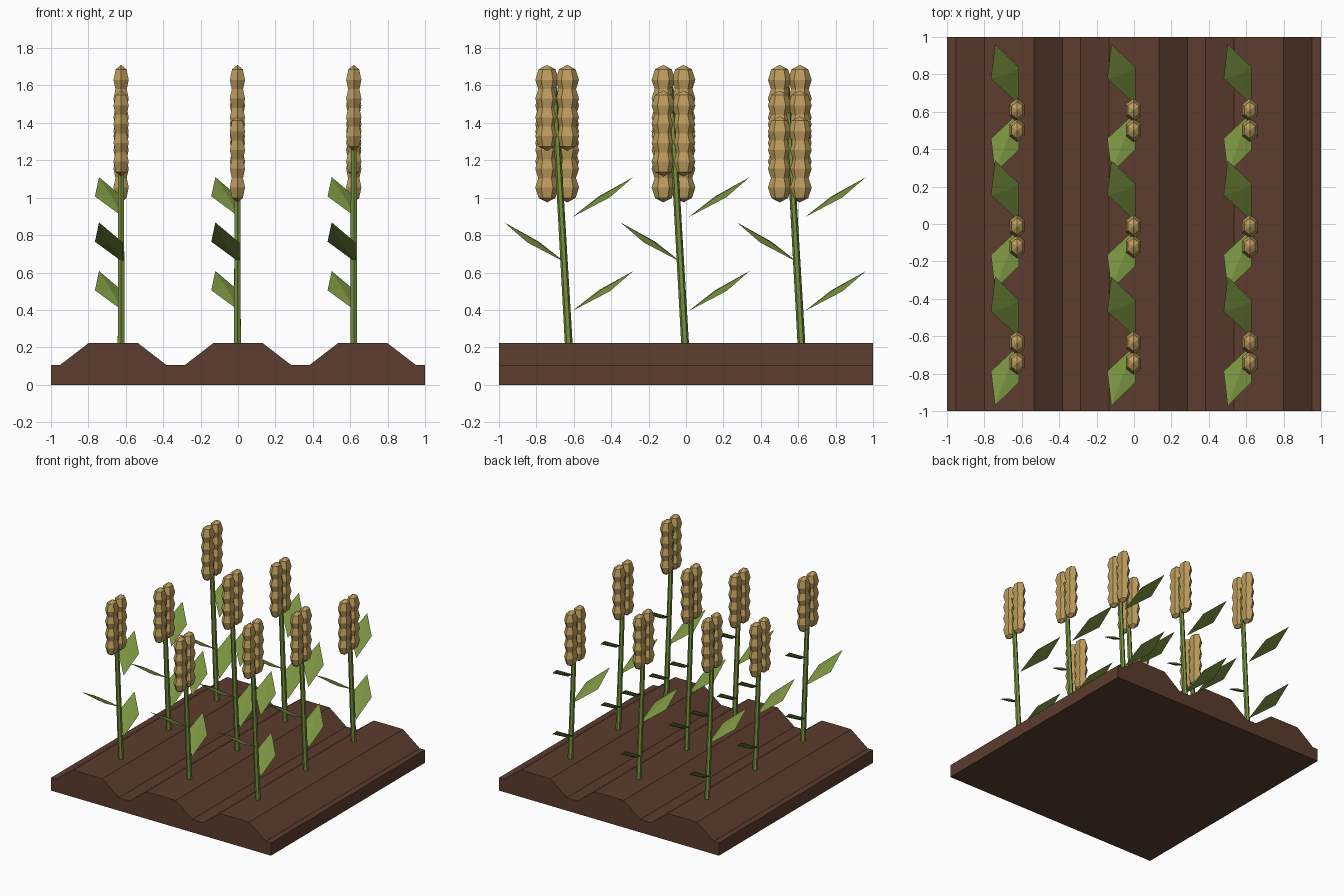
import bpy, bmesh, math
from mathutils import Vector, Matrix

if "Cube" in bpy.data.objects:
    bpy.data.objects.remove(bpy.data.objects["Cube"])


def material(name, rgb):
    m = bpy.data.materials.new(name)
    lin = [((c / 255 + 0.055) / 1.055) ** 2.4 for c in rgb]
    m.diffuse_color = (*lin, 1)
    m.use_nodes = True
    m.node_tree.nodes["Principled BSDF"].inputs["Base Color"].default_value = m.diffuse_color
    return m


SOIL = material("soil_brown", (92, 60, 46))
GREEN = material("plant_green", (121, 146, 64))
GRAIN = material("grain_tan", (190, 157, 93))


def finish(bm, name, mat):
    bmesh.ops.recalc_face_normals(bm, faces=bm.faces[:])
    me = bpy.data.meshes.new(name)
    bm.to_mesh(me)
    bm.free()
    me.materials.append(mat)
    ob = bpy.data.objects.new(name, me)
    bpy.context.collection.objects.link(ob)
    return ob


# Ploughed soil: three ridges extruded along y
def soil():
    profile = [(-1, 0), (-1, 0.105)]
    for cx in (-0.667, 0, 0.667):
        profile += [(cx - 0.285, 0.105), (cx - 0.133, 0.222),
                    (cx + 0.133, 0.222), (cx + 0.285, 0.105)]
    profile += [(1, 0.105), (1, 0)]
    bm = bmesh.new()
    face = bm.faces.new([bm.verts.new((x, -1, z)) for x, z in profile])
    back = bm.faces.new([bm.verts.new((x, 1, z)) for x, z in profile])
    a, b = face.verts[:], back.verts[:]
    for k in range(len(a)):
        j = (k + 1) % len(a)
        bm.faces.new((a[k], a[j], b[j], b[k]))
    finish(bm, "soil_bed", SOIL)


# Leaning, slightly tapered stem
def stem(x, y, top):
    bm = bmesh.new()
    rings = []
    for z, r in ((0.15, 0.021), (top, 0.017)):
        cy = y - 0.057 * (z - 0.22)
        rings.append([bm.verts.new((x + r * math.sin(k * math.pi / 3),
                                    cy + r * math.cos(k * math.pi / 3), z)) for k in range(6)])
    for k in range(6):
        j = (k + 1) % 6
        bm.faces.new((rings[0][k], rings[0][j], rings[1][j], rings[1][k]))
    bm.faces.new(rings[0])
    bm.faces.new(rings[1])
    finish(bm, "stem", GREEN)


# Thin diamond leaf with a raised middle on both sides
def leaf(x, y, z, side):
    outline = [(0.01, 0.02, 0), (-0.14, 0.16, 0.11), (-0.118, 0.345, 0.213), (0.01, 0.22, 0.105)]
    bm = bmesh.new()
    rim = [bm.verts.new((x + a, y + side * b, z + c)) for a, b, c in outline]
    mid = sum((v.co for v in rim), Vector()) / 4
    normal = (rim[2].co - rim[0].co).cross(rim[3].co - rim[1].co).normalized()
    for s in (1, -1):
        c = bm.verts.new(mid + normal * 0.012 * s)
        for k in range(4):
            bm.faces.new((rim[k], rim[(k + 1) % 4], c))
    finish(bm, "leaf", GREEN)


# Grain head: two side-by-side columns of faceted kernels
def grain_head(x, y, bottom):
    bm = bmesh.new()
    for dy in (-0.054, 0.054):
        for k in range(4):
            new = bmesh.ops.create_uvsphere(bm, u_segments=6, v_segments=4, radius=1)["verts"]
            # keep the kernel's corner edges pointing along y
            if max(v.co.y for v in new) < 0.95:
                bmesh.ops.rotate(bm, verts=new, cent=(0, 0, 0),
                                 matrix=Matrix.Rotation(math.pi / 2, 3, 'Z'))
            bmesh.ops.scale(bm, vec=(0.047, 0.063, 0.08), verts=new)
            bmesh.ops.translate(bm, vec=(x, y + dy, bottom + 0.08 + 0.1 * k), verts=new)
    finish(bm, "grain_head", GRAIN)


soil()
LOW, MID, HIGH = 0.975, 1.113, 1.25
heights = [(MID, LOW, HIGH), (LOW, HIGH, MID), (HIGH, MID, LOW)]
for j, row in enumerate(heights):
    for i, bottom in enumerate(row):
        x, y = 0.622 * (i - 1) - 0.003, 0.622 * (j - 1) - 0.005
        stem(x, y, bottom + 0.34)
        grain_head(x, y - 0.062, bottom)
        leaf(x, y, 0.395, 1)
        leaf(x, y, 0.655, -1)
        leaf(x, y, 0.897, 1)
